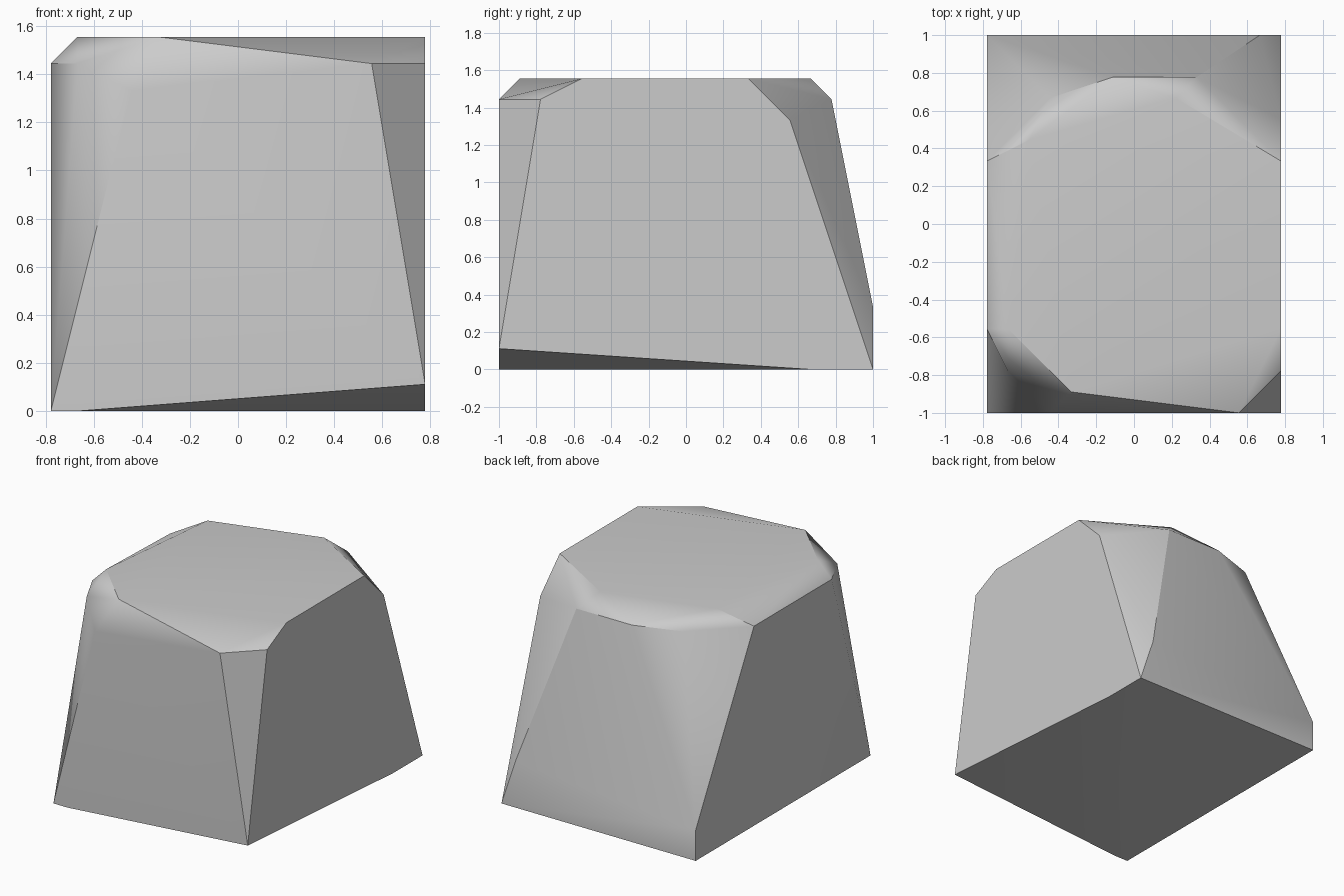
import bpy
import bmesh
from math import radians

cube = bpy.data.objects.get("Cube")
if cube:
    bpy.data.objects.remove(cube, do_unlink=True)

UNIT = 1 / 9  # the boulder's corners sit on a regular lattice

# Corners of the boulder, grouped by the side they shape
front = [(-7, -9, 0), (-6, -9, 0), (7, -9, 1), (5, -9, 13), (-4, -9, 12)]
left = [(7, -7, 13), (7, 5, 12), (7, 9, 0), (7, 6, 0)]
back = [(-7, 9, 0), (-7, 9, 2), (6, 9, 3)]
right = [(-7, 3, 13), (-7, -5, 13)]
shoulder = [(-6, -7, 13), (3, 7, 13), (-1, 7, 13), (-4, 6, 13)]
crown = [(-6, -5, 14), (-3, -8, 14), (7, -5, 14), (7, 3, 14), (2, 6, 14), (-5, 4, 14)]

# Chiselled convex stone, with flat sides merged into single faces
bm = bmesh.new()
for corner in front + left + back + right + shoulder + crown:
    bm.verts.new([c * UNIT for c in corner])
bmesh.ops.convex_hull(bm, input=bm.verts)
bmesh.ops.dissolve_limit(bm, angle_limit=radians(1), verts=bm.verts, edges=bm.edges)
bmesh.ops.recalc_face_normals(bm, faces=bm.faces)
mesh = bpy.data.meshes.new("boulder")
bm.to_mesh(mesh)
bm.free()

boulder = bpy.data.objects.new("boulder", mesh)
bpy.context.collection.objects.link(boulder)

# Plain grey stone
stone = bpy.data.materials.new("grey_stone")
stone.use_nodes = True
grey = (0.6, 0.6, 0.6, 1)
stone.diffuse_color = grey
stone.node_tree.nodes["Principled BSDF"].inputs["Base Color"].default_value = grey
mesh.materials.append(stone)

# Soft shading over shallow edges, large faces kept flat
bpy.context.view_layer.objects.active = boulder
boulder.select_set(True)
bpy.ops.object.shade_smooth_by_angle(angle=radians(30))
weighted = boulder.modifiers.new("weighted_normals", 'WEIGHTED_NORMAL')
weighted.keep_sharp = True
